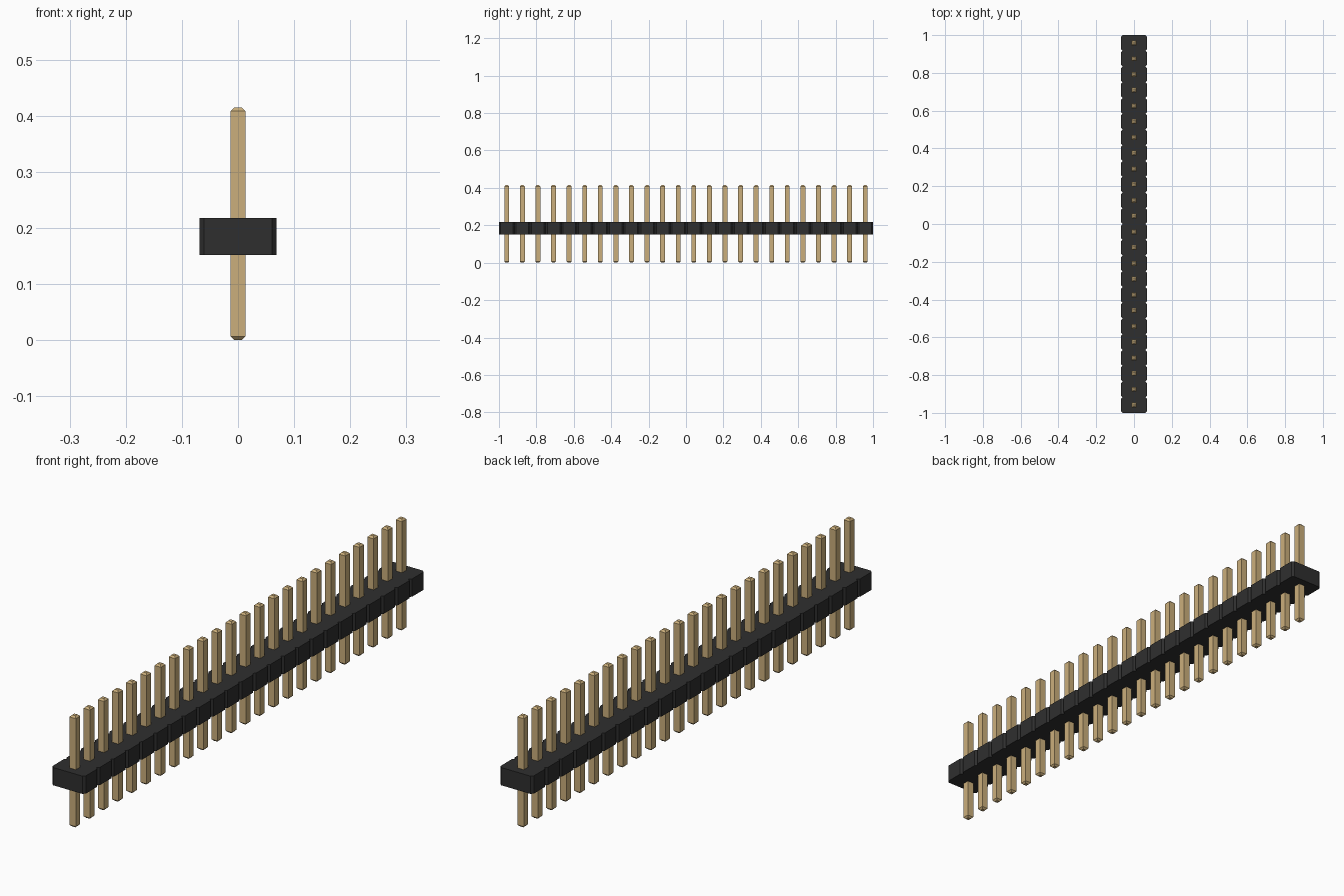
import bpy
import bmesh

cube = bpy.data.objects.get("Cube")
if cube:
    bpy.data.objects.remove(cube, do_unlink=True)

COUNT = 24
PITCH = 2.0 / COUNT
HALF_W = 0.0685                 # half the width of the housing
CHAMFER = PITCH / 10
BODY_Z = (0.152, 0.218)
PIN_W, PIN_H = 0.026, 0.4145
TIP = PIN_W / 4


def make_material(name, color):
    mat = bpy.data.materials.new(name)
    mat.use_nodes = True
    mat.diffuse_color = color
    bsdf = mat.node_tree.nodes["Principled BSDF"]
    bsdf.inputs["Base Color"].default_value = color
    bsdf.inputs["Roughness"].default_value = 0.6
    return mat


def finish_mesh(name, bm, mat):
    bmesh.ops.recalc_face_normals(bm, faces=bm.faces)
    mesh = bpy.data.meshes.new(name)
    bm.to_mesh(mesh)
    bm.free()
    mesh.materials.append(mat)
    return mesh


def add_object(name, mesh, location=(0, 0, 0)):
    obj = bpy.data.objects.new(name, mesh)
    obj.location = location
    bpy.context.collection.objects.link(obj)
    return obj


black = make_material("black plastic", (0.028, 0.028, 0.028, 1))
gold = make_material("gold metal", (0.60, 0.43, 0.20, 1))

# Housing: one scalloped outline with chamfered segments, extruded upwards
right_side = []
for i in range(COUNT):
    y0, y1 = -1 + i * PITCH, -1 + (i + 1) * PITCH
    if i == 0:
        right_side.append((HALF_W - CHAMFER, y0))
    right_side += [(HALF_W, y0 + CHAMFER), (HALF_W, y1 - CHAMFER),
                   (HALF_W - CHAMFER, y1)]
outline = right_side + [(-x, y) for x, y in reversed(right_side)]

bm = bmesh.new()
base = bm.faces.new([bm.verts.new((x, y, BODY_Z[0])) for x, y in outline])
result = bmesh.ops.extrude_face_region(bm, geom=[base], use_keep_orig=True)
top_verts = [v for v in result["geom"] if isinstance(v, bmesh.types.BMVert)]
bmesh.ops.translate(bm, verts=top_verts, vec=(0, 0, BODY_Z[1] - BODY_Z[0]))
add_object("housing", finish_mesh("housing", bm, black))

# Pin: square bar with bevelled tips at both ends
bm = bmesh.new()
bmesh.ops.create_cube(bm, size=1)
for v in bm.verts:
    v.co = (v.co.x * PIN_W, v.co.y * PIN_W, (v.co.z + 0.5) * PIN_H)
end_edges = [e for e in bm.edges
             if abs(e.verts[0].co.z - e.verts[1].co.z) < 1e-5]
bmesh.ops.bevel(bm, geom=end_edges, offset=TIP, segments=1,
                affect='EDGES', profile=0.5)
pin_mesh = finish_mesh("pin", bm, gold)

for i in range(COUNT):
    add_object(f"pin_{i + 1:02d}", pin_mesh, (0, -1 + (i + 0.5) * PITCH, 0))
